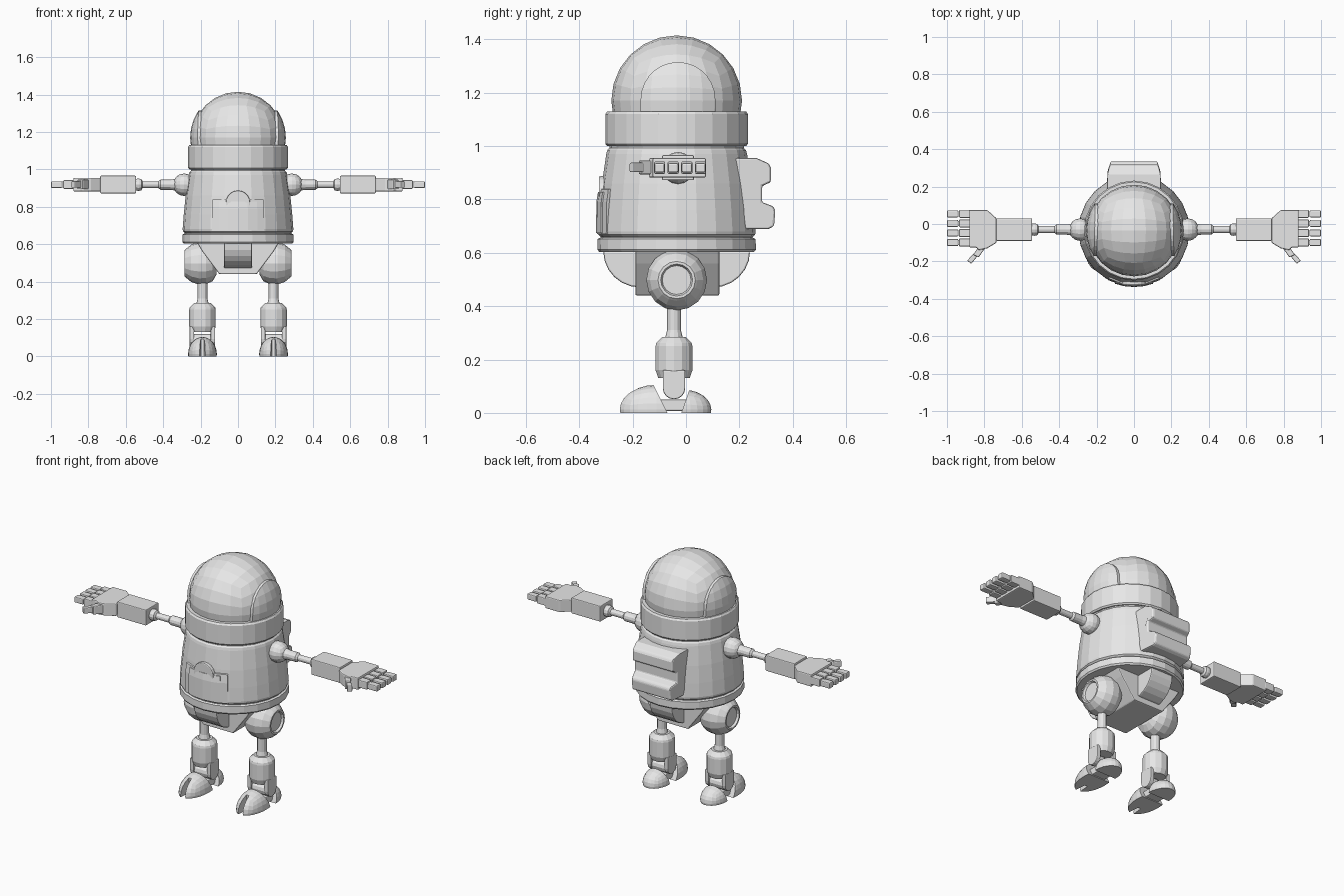
import bpy, bmesh
from math import sin, cos, tan, pi, radians
from mathutils import Vector

old = bpy.data.objects.get("Cube")
if old:
    bpy.data.objects.remove(old, do_unlink=True)

grey = bpy.data.materials.new("plain grey")
grey.use_nodes = True
grey.diffuse_color = (0.8, 0.8, 0.8, 1)
grey.node_tree.nodes["Principled BSDF"].inputs["Base Color"].default_value = (0.8, 0.8, 0.8, 1)

CY = -0.035   # body axis
ARM_Z = 0.918
LEG_X = 0.19


def finish(bm, name, mirror=False, bevel=0):
    bmesh.ops.remove_doubles(bm, verts=bm.verts, dist=1e-5)
    bmesh.ops.recalc_face_normals(bm, faces=bm.faces)
    mesh = bpy.data.meshes.new(name)
    bm.to_mesh(mesh)
    bm.free()
    mesh.materials.append(grey)
    obj = bpy.data.objects.new(name, mesh)
    bpy.context.scene.collection.objects.link(obj)
    if mirror:
        obj.modifiers.new("mirror", 'MIRROR').use_mirror_merge = False
    if bevel:
        mod = obj.modifiers.new("bevel", 'BEVEL')
        mod.width = bevel
        mod.segments = 2
        mod.limit_method = 'ANGLE'
    return obj


def revolve(name, profile, centre, axis='Z', seg=24, arc=None, mirror=False):
    """Spin (radius, position) points about an axis; arc gives a closed sector."""
    bm = bmesh.new()
    a0, a1 = arc or (0, 360)
    rings = []
    for j in range(seg + 1 if arc else seg):
        a = radians(a0 + (a1 - a0) * j / seg)
        ring = []
        for r, t in profile:
            u, v = r * cos(a), r * sin(a)
            p = (u, v, t) if axis == 'Z' else (t, u, v)
            ring.append(bm.verts.new(Vector(p) + Vector(centre)))
        rings.append(ring)
    n = len(profile)
    for j in range(seg):
        p, q = rings[j], rings[(j + 1) % len(rings)]
        for i in range(n if arc else n - 1):
            k = (i + 1) % n
            bm.faces.new((p[i], q[i], q[k], p[k]))
    if arc:
        bm.faces.new(rings[0])
        bm.faces.new(rings[-1])
    return finish(bm, name, mirror)


def prism(name, pts, axis, a, b, mirror=False, bevel=0):
    """Extrude a 2D outline along an axis from a to b."""
    place = {'X': lambda u, v, t: (t, u, v), 'Y': lambda u, v, t: (u, t, v),
             'Z': lambda u, v, t: (u, v, t)}[axis]
    bm = bmesh.new()
    lo = [bm.verts.new(place(u, v, a)) for u, v in pts]
    hi = [bm.verts.new(place(u, v, b)) for u, v in pts]
    bm.faces.new(lo)
    bm.faces.new(hi)
    for i in range(len(pts)):
        k = (i + 1) % len(pts)
        bm.faces.new((lo[i], lo[k], hi[k], hi[i]))
    return finish(bm, name, mirror, bevel)


def box(name, x, y, z, mirror=False, bevel=0):
    outline = [(x[0], y[0]), (x[1], y[0]), (x[1], y[1]), (x[0], y[1])]
    return prism(name, outline, 'Z', z[0], z[1], mirror, bevel)


def ball(name, centre, radii, cuts=3, planes=(), mirror=False):
    """Quad sphere, optionally trimmed by (point, outward normal) planes."""
    bm = bmesh.new()
    bmesh.ops.create_cube(bm, size=2)
    bmesh.ops.subdivide_edges(bm, edges=bm.edges[:], cuts=cuts, use_grid_fill=True)
    for v in bm.verts:
        d = Vector([tan(c * pi / 4) for c in v.co]).normalized()
        v.co = Vector([d[i] * radii[i] + centre[i] for i in range(3)])
    for point, normal in planes:
        bmesh.ops.bisect_plane(bm, geom=bm.verts[:] + bm.edges[:] + bm.faces[:],
                               plane_co=point, plane_no=normal, clear_outer=True)
        bmesh.ops.holes_fill(bm, edges=[e for e in bm.edges if e.is_boundary])
    return finish(bm, name, mirror)


def boolean(obj, tool, operation):
    mod = obj.modifiers.new("cut", 'BOOLEAN')
    mod.operation, mod.object, mod.solver = operation, tool, 'EXACT'
    bpy.context.view_layer.objects.active = obj
    bpy.ops.object.modifier_apply(modifier=mod.name)
    bpy.data.objects.remove(tool, do_unlink=True)


def arch(u, base, spring, r, n=10):
    curve = [(u + r * cos(pi * i / n), spring + r * sin(pi * i / n)) for i in range(n + 1)]
    return [(u + r, base)] + curve + [(u - r, base)]


# Head: dome, side plates and collar
DOME = (0, CY, 1.17)
ball("head_dome", DOME, (0.245,) * 3, 5, [((0, 0, 1.08), (0, 0, -1))])
plate = prism("head_side_plate", arch(-0.03, 1.1, 1.175, 0.14, 14), 'X', 0.15, 0.3)
boolean(plate, ball("plate_shaper", DOME, (0.256,) * 3, 7), 'INTERSECT')
plate.modifiers.new("mirror", 'MIRROR')
revolve("collar", [(0, 1.0), (0.26, 1.0), (0.267, 1.008), (0.267, 1.12), (0.26, 1.13),
                   (0.235, 1.13), (0, 1.13)], (0, CY, 0))

# Body
revolve("body", [(0, 1.005), (0.252, 1.005), (0.252, 0.993), (0.26, 0.985), (0.264, 0.97),
                 (0.28, 0.86), (0.29, 0.76), (0.296, 0.68), (0.294, 0.668), (0.285, 0.66),
                 (0, 0.66)], (0, CY, 0))
revolve("base_ring", [(0, 0.665), (0.285, 0.665), (0.285, 0.657), (0.296, 0.652),
                      (0.297, 0.612), (0.29, 0.603), (0, 0.603)], (0, CY, 0))
revolve("chest_frame", [(0.26, 0.67), (0.299, 0.67), (0.297, 0.79), (0.29, 0.838), (0.26, 0.845)],
        (0, CY, 0), seg=4, arc=(-118, -62))
revolve("chest_panel", [(0.26, 0.675), (0.302, 0.675), (0.301, 0.79), (0.295, 0.828), (0.26, 0.832)],
        (0, CY, 0), seg=4, arc=(-110, -70))
prism("chest_arch", arch(0, 0.8, 0.822, 0.065), 'Y', -0.327, -0.27, bevel=0.006)

# Backpack, narrowing towards the rear
pack = prism("backpack", [(0.18, 0.955), (0.265, 0.955), (0.31, 0.935), (0.318, 0.92), (0.318, 0.865),
                          (0.285, 0.85), (0.285, 0.79), (0.325, 0.775), (0.335, 0.76),
                          (0.33, 0.7), (0.31, 0.69), (0.18, 0.69)], 'X', -0.145, 0.145, bevel=0.007)
for v in pack.data.vertices:
    if v.co.y > 0.27:
        v.co.x *= 1 - 2.2 * (v.co.y - 0.27)

# Pelvis and rounded centre guard
prism("pelvis", [(-0.22, 0.61), (0.22, 0.61), (0.19, 0.56), (0.1, 0.44), (-0.1, 0.44), (-0.19, 0.56)],
      'Y', -0.19, 0.125, bevel=0.006)
steps = [radians(15 * i) for i in range(7)]
guard = [(-0.17 - 0.14 * cos(a), 0.605 - 0.135 * sin(a)) for a in steps]
guard += [(0.1 + 0.14 * cos(a), 0.605 - 0.135 * sin(a)) for a in reversed(steps)]
prism("centre_guard", guard, 'X', -0.075, 0.075, bevel=0.006)

# Hips with recessed outer caps
revolve("hip", [(0, 0.115), (0.06, 0.115), (0.095, 0.135), (0.112, 0.17), (0.114, 0.21), (0.1, 0.25),
                (0.078, 0.277), (0.07, 0.285), (0.06, 0.285), (0.054, 0.273), (0, 0.273)],
        (0, CY, 0.498), 'X', 16, mirror=True)

# Legs
LEG = (LEG_X, -0.045, 0)
revolve("thigh_rod", [(0, 0.42), (0.026, 0.42), (0.026, 0.31), (0.036, 0.27), (0, 0.27)],
        LEG, seg=12, mirror=True)
revolve("shin", [(0, 0.285), (0.045, 0.285), (0.068, 0.262), (0.071, 0.25), (0.071, 0.16),
                 (0.06, 0.13), (0, 0.13)], LEG, seg=14, mirror=True)
for side in (-1, 1):
    x = LEG_X + side * 0.056
    ear = [(-v + 2 * LEG[1] + 0.045, 0.18 - w) for v, w in arch(-0.045, 0.02, 0.087, 0.042, 8)]
    ear = [(v - 0.045, w) for v, w in ear]
    prism("ankle_ear", ear, 'X', x - 0.012, x + 0.012, True, 0.004)
revolve("ankle_pin", [(0, -0.05), (0.034, -0.05), (0.034, 0.05), (0, 0.05)],
        (LEG_X, -0.045, 0.085), 'X', 12, mirror=True)

# Feet: split toe, heel and sole
floor = ((0, 0, 0), (0, 0, -1))
toe = ball("toe", (LEG_X, -0.11, 0.012), (0.077, 0.142, 0.093), 5,
           [floor, ((0, -0.1, 0.06), (0, 1, 0.5))])
notch = [(LEG_X - 0.018, -0.28), (LEG_X + 0.018, -0.28), (LEG_X + 0.009, -0.18), (LEG_X - 0.009, -0.18)]
boolean(toe, prism("toe_notch", notch, 'Z', -0.05, 0.2), 'DIFFERENCE')
toe.modifiers.new("mirror", 'MIRROR')
ball("heel", (LEG_X, -0.01, 0.012), (0.073, 0.105, 0.075), 5,
     [floor, ((0, 0.0, 0.05), (0, -1, 0.35))], mirror=True)
box("sole", (LEG_X - 0.045, LEG_X + 0.045), (-0.1, 0.02), (0.008, 0.05), True, 0.005)

# Arms
ARM = (0, -0.03, ARM_Z)
ball("shoulder", (0.288, -0.03, ARM_Z), (0.06,) * 3, 3, mirror=True)
revolve("upper_arm", [(0, 0.33), (0.032, 0.33), (0.027, 0.36), (0.027, 0.415), (0.018, 0.425),
                      (0.018, 0.51), (0.03, 0.517), (0.033, 0.53), (0.03, 0.56), (0, 0.56)],
        ARM, 'X', 12, mirror=True)
box("forearm", (0.545, 0.737), (-0.09, 0.03), (0.872, 0.966), True, 0.005)

# Hands
palm = [(0.735, -0.1), (0.735, 0.03), (0.785, 0.075), (0.88, 0.075), (0.88, -0.125),
        (0.845, -0.125), (0.83, -0.14), (0.785, -0.13)]
prism("palm", palm, 'Z', 0.882, 0.955, True, 0.006)
prism("thumb_base", [(0.79, -0.12), (0.83, -0.12), (0.86, -0.165), (0.83, -0.178)], 'Z',
      0.894, 0.946, True, 0.005)
prism("thumb_tip", [(0.835, -0.17), (0.855, -0.155), (0.892, -0.195), (0.87, -0.213)], 'Z',
      0.902, 0.938, True, 0.005)
for i in range(4):
    y = 0.054 - 0.051 * i
    box("finger_base", (0.87, 0.935), (y - 0.021, y + 0.021), (0.896, 0.942), True, 0.005)
    box("finger_joint", (0.93, 0.945), (y - 0.013, y + 0.013), (0.904, 0.934), True)
    box("finger_tip", (0.94, 1.0), (y - 0.019, y + 0.019), (0.901, 0.936), True, 0.006)
